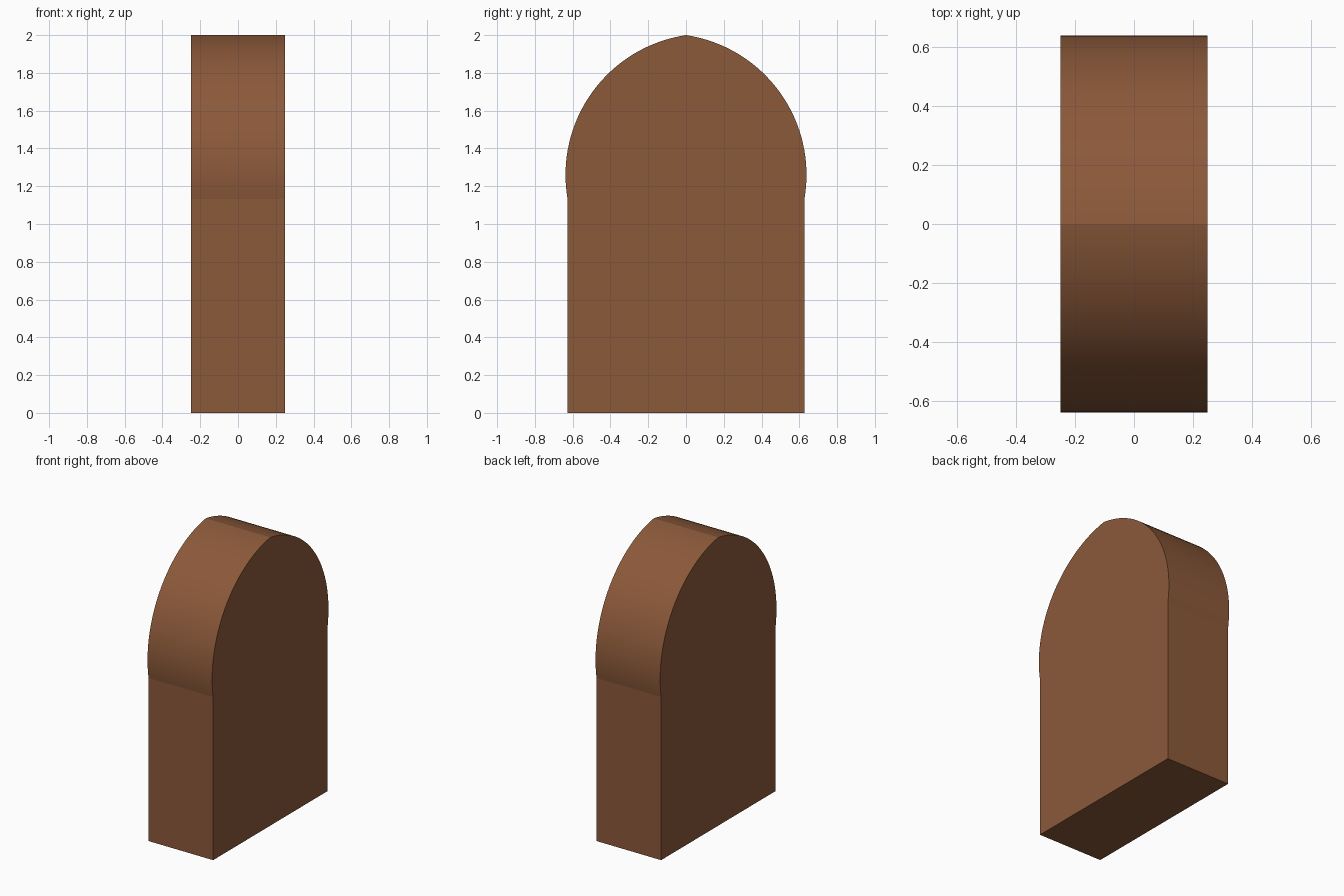
import bpy, bmesh, math

if "Cube" in bpy.data.objects:
    bpy.data.objects.remove(bpy.data.objects["Cube"])

HALF_T, HALF_W, HEIGHT = 0.248, 0.627, 2.0
ARC_Y, ARC_Z, ARC_R = -0.11, 1.26, 0.748   # circle behind the right-hand arc
STEPS = 32

# right half of the pointed-arch outline, from the base up to the apex
a0 = -math.acos((HALF_W - ARC_Y) / ARC_R)
a1 = math.acos(-ARC_Y / ARC_R)
half = [(HALF_W, 0.0)]
for i in range(STEPS):
    a = a0 + (a1 - a0) * i / STEPS
    half.append((ARC_Y + ARC_R * math.cos(a), ARC_Z + ARC_R * math.sin(a)))
outline = half + [(0.0, HEIGHT)] + [(-y, z) for y, z in reversed(half)]

# extrude the outline through the thickness
bm = bmesh.new()
face = bm.faces.new([bm.verts.new((-HALF_T, y, z)) for y, z in outline])
ext = bmesh.ops.extrude_face_region(bm, geom=[face], use_keep_orig=True)
moved = [v for v in ext["geom"] if isinstance(v, bmesh.types.BMVert)]
bmesh.ops.translate(bm, verts=moved, vec=(2 * HALF_T, 0, 0))
bmesh.ops.recalc_face_normals(bm, faces=bm.faces)
mesh = bpy.data.meshes.new("arched_slab")
bm.to_mesh(mesh)
bm.free()

slab = bpy.data.objects.new("arched_slab", mesh)
bpy.context.collection.objects.link(slab)

# brown material
mat = bpy.data.materials.new("brown")
mat.diffuse_color = (0.26, 0.10, 0.042, 1)
mat.use_nodes = True
mat.node_tree.nodes["Principled BSDF"].inputs["Base Color"].default_value = mat.diffuse_color
mesh.materials.append(mat)

# smooth arcs, crisp rims, shoulders and apex
bpy.context.view_layer.objects.active = slab
slab.select_set(True)
bpy.ops.object.shade_smooth_by_angle(angle=math.radians(8))
